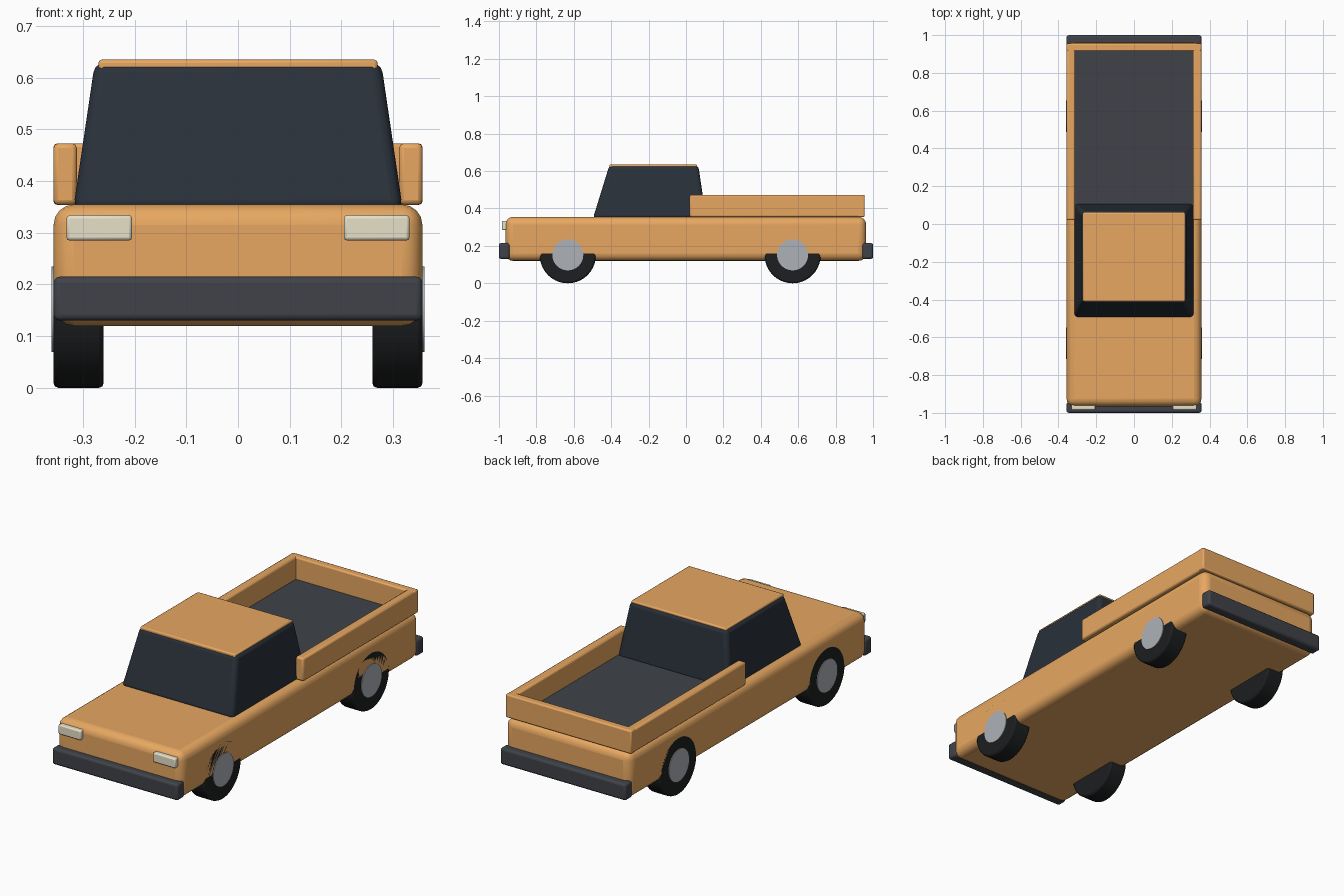
import bpy, bmesh, math

if "Cube" in bpy.data.objects:
    bpy.data.objects.remove(bpy.data.objects["Cube"])

def mat(name, r, g, b):
    m = bpy.data.materials.new(name)
    m.diffuse_color = (r, g, b, 1)
    m.use_nodes = True
    m.node_tree.nodes["Principled BSDF"].inputs["Base Color"].default_value = m.diffuse_color
    return m

PAINT = mat("orange_paint", 0.80, 0.39, 0.12)
GLASS = mat("dark_glass", 0.022, 0.03, 0.042)
RUBBER = mat("rubber", 0.012, 0.013, 0.014)
TRIM = mat("dark_trim", 0.05, 0.055, 0.066)
LAMP = mat("lamp", 0.80, 0.75, 0.58)
METAL = mat("hub_metal", 0.42, 0.45, 0.48)

def finish(ob, name, material, bevel=0, segments=3):
    ob.name = name
    ob.data.materials.append(material)
    if bevel:
        b = ob.modifiers.new("bevel", 'BEVEL')
        b.width, b.segments = bevel, segments
        b.limit_method, b.angle_limit = 'ANGLE', math.radians(40)
    bpy.ops.object.select_all(action='DESELECT')
    ob.select_set(True)
    bpy.context.view_layer.objects.active = ob
    bpy.ops.object.shade_smooth_by_angle(angle=math.radians(35))
    return ob

def box(name, x, y, z, material, bevel=0, segments=3, top_x=None, top_y=None):
    """Box from (min, max) ranges; optional top ranges make it taper."""
    tx, ty = top_x or x, top_y or y
    bm = bmesh.new()
    bmesh.ops.create_cube(bm, size=2)
    for v in bm.verts:
        up = v.co.z > 0
        rx, ry = (tx, ty) if up else (x, y)
        v.co = (rx[v.co.x > 0], ry[v.co.y > 0], z[up])
    me = bpy.data.meshes.new(name)
    bm.to_mesh(me)
    bm.free()
    ob = bpy.data.objects.new(name, me)
    bpy.context.collection.objects.link(ob)
    return finish(ob, name, material, bevel, segments)

def disc(name, x0, x1, y, z, r, material, bevel=0):
    """Cylinder lying along x."""
    bpy.ops.mesh.primitive_cylinder_add(
        vertices=40, radius=r, depth=abs(x1 - x0),
        location=((x0 + x1) / 2, y, z), rotation=(0, math.pi / 2, 0))
    return finish(bpy.context.object, name, material, bevel, 2)

W = 0.357

# lower body
box("body", (-W, W), (-0.965, 0.963), (0.12, 0.355), PAINT, 0.04, 4)

# cabin glasshouse and roof panel
box("cabin", (-0.319, 0.319), (-0.498, 0.108), (0.345, 0.63), GLASS, 0.02, 3,
    top_x=(-0.277, 0.277), top_y=(-0.41, 0.066))
box("roof", (-0.27, 0.27), (-0.41, 0.06), (0.612, 0.635), PAINT, 0.006, 2)

# cargo bed
box("bed_floor", (-0.32, 0.32), (0.05, 0.93), (0.34, 0.36), TRIM)
box("tailgate", (-W, W), (0.915, 0.955), (0.354, 0.473), PAINT, 0.007, 2)

# bumpers
box("front_bumper", (-W, W), (-1.0, -0.943), (0.13, 0.215), TRIM, 0.012)
box("rear_bumper", (-W, W), (0.943, 1.0), (0.13, 0.215), TRIM, 0.012)

# mirrored parts: bed sides, headlights, wheels
for s, side in ((-1, "left"), (1, "right")):
    def span(a, b):
        return tuple(sorted((s * a, s * b)))
    box(f"bed_side_{side}", span(0.312, W), (0.02, 0.952), (0.354, 0.473), PAINT, 0.009, 2)
    box(f"headlight_{side}", span(0.205, 0.332), (-0.984, -0.955), (0.285, 0.334), LAMP, 0.006, 2)
    for y, end in ((-0.632, "front"), (0.57, "rear")):
        disc(f"{end}_tire_{side}", s * 0.26, s * W, y, 0.15, 0.15, RUBBER, 0.009)
        disc(f"{end}_hub_{side}", s * 0.30, s * 0.361, y, 0.152, 0.083, METAL)
